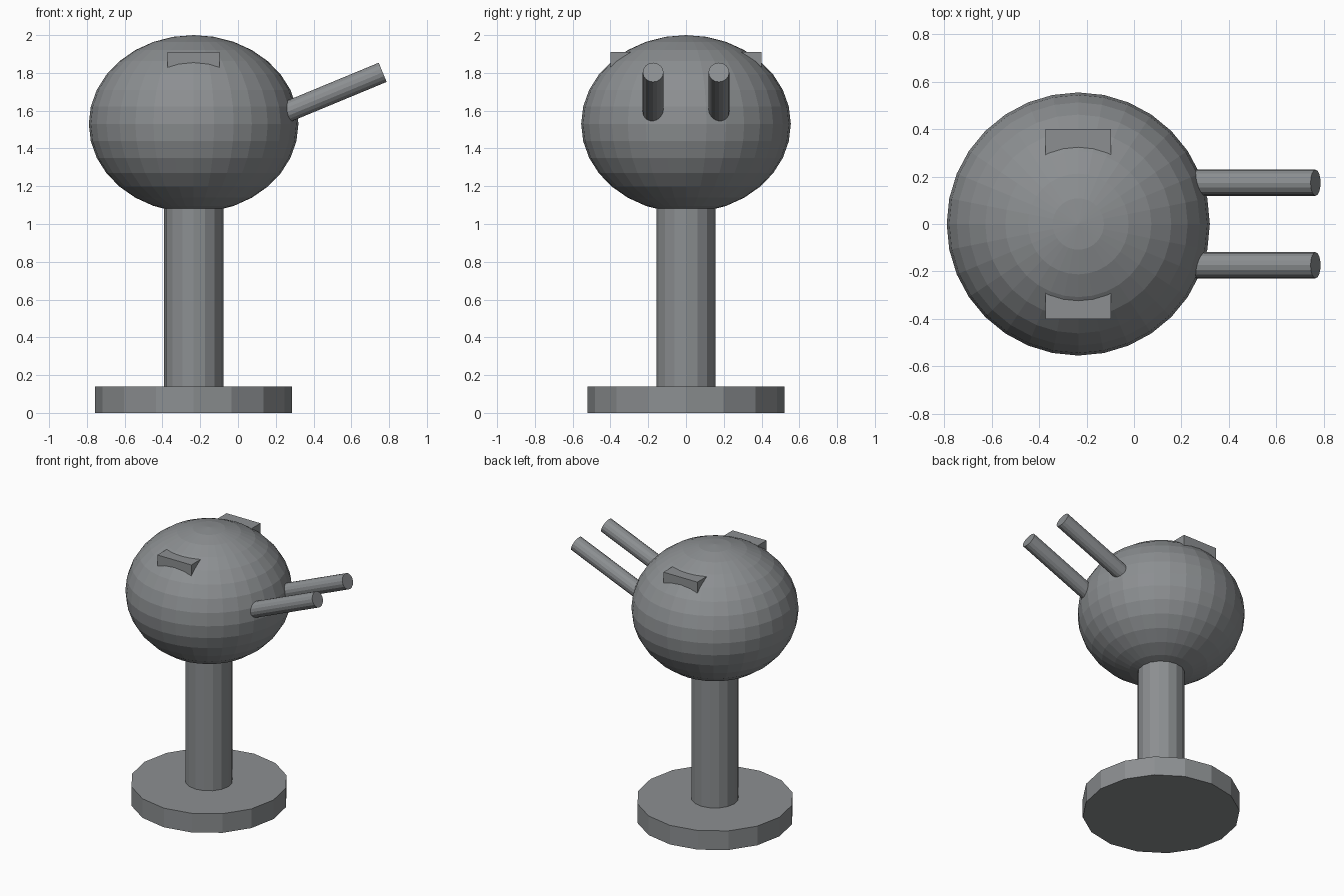
import bpy
from math import radians, sin, cos

if "Cube" in bpy.data.objects:
    bpy.data.objects.remove(bpy.data.objects["Cube"])

CX = -0.235          # axis of the stand and head
TILT = radians(22.5)  # upward tilt of the barrels

# Dark grey finish for every part
grey = bpy.data.materials.new("dark_grey")
grey.diffuse_color = (0.262, 0.275, 0.285, 1)
grey.use_nodes = True
grey.node_tree.nodes["Principled BSDF"].inputs["Base Color"].default_value = grey.diffuse_color


def finish(name):
    obj = bpy.context.object
    obj.name = name
    obj.data.materials.append(grey)
    return obj


def cylinder(name, radius, depth, location, sides=16, rotation=(0, 0, 0)):
    bpy.ops.mesh.primitive_cylinder_add(vertices=sides, radius=radius, depth=depth,
                                        location=location, rotation=rotation)
    return finish(name)


# Round foot and post
cylinder("base", 0.522, 0.14, (CX, 0, 0.07))
cylinder("post", 0.157, 1.06, (CX, 0, 0.67))

# Flattened ball head
bpy.ops.mesh.primitive_uv_sphere_add(segments=32, ring_count=16, radius=1,
                                     location=(CX, 0, 1.53))
finish("head").scale = (0.555, 0.555, 0.47)

tip_x, tip_z, length = 0.766, 1.803, 0.72
for side, s in (("left", 1), ("right", -1)):
    # Tilted barrel, sunk into the head
    cylinder(side + "_barrel", 0.055, length,
             (tip_x - cos(TILT) * length / 2, s * 0.174, tip_z - sin(TILT) * length / 2),
             rotation=(0, radians(90) - TILT, 0))

    # Small block emerging from the top of the head
    bpy.ops.mesh.primitive_cube_add(size=1, location=(CX, s * 0.325, 1.84))
    finish(side + "_block").scale = (0.275, 0.15, 0.14)
